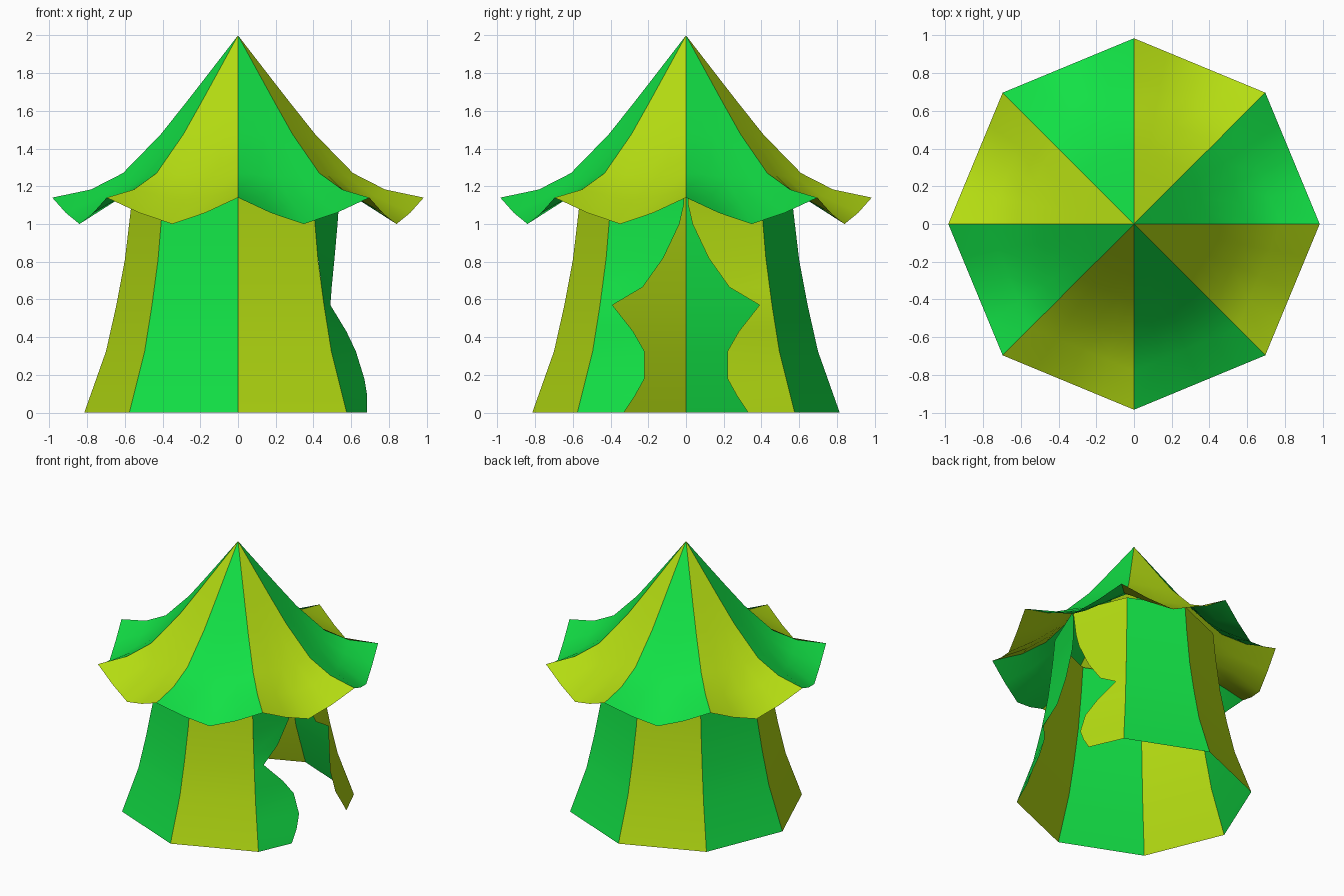
import bpy
from math import cos, sin, pi

if "Cube" in bpy.data.objects:
    bpy.data.objects.remove(bpy.data.objects["Cube"])

def material(name, color):
    m = bpy.data.materials.new(name)
    m.diffuse_color = color
    m.use_nodes = True
    m.node_tree.nodes["Principled BSDF"].inputs["Base Color"].default_value = m.diffuse_color
    return m

GREEN = material("green_cloth", (0.006, 0.75, 0.06, 1))
LIME = material("lime_cloth", (0.46, 0.72, 0.006, 1))
STEP = pi / 4

def cloth(name, panels):
    """Join separate grids of points into one mesh, so seams stay sharp."""
    verts, faces, mats = [], [], []
    for rows, mat, flip in panels:
        base, n = len(verts), len(rows[0])
        for row in rows:
            verts += row
        for j in range(len(rows) - 1):
            for i in range(n - 1):
                a = base + j * n + i
                f = [a, a + 1, a + n + 1, a + n]
                if len({verts[k] for k in f}) < 4:   # triangle at the apex
                    f = [a, a + 1, a + n] if verts[a] != verts[a + 1] else [a, a + n + 1, a + n]
                faces.append(f[::-1] if flip else f)
                mats.append(mat)
    mesh = bpy.data.meshes.new(name)
    mesh.from_pydata(verts, [], faces)
    mesh.materials.append(GREEN)
    mesh.materials.append(LIME)
    for p, m in zip(mesh.polygons, mats):
        p.material_index = m
        p.use_smooth = True
    ob = bpy.data.objects.new(name, mesh)
    bpy.context.collection.objects.link(ob)
    return ob

def ring_point(r, angle, z):
    return (r * cos(angle), r * sin(angle), z)

def lerp(a, b, t):
    return tuple(p + (q - p) * t for p, q in zip(a, b))

# Roof: ridge radius, height, and sag of the panel middle, rim to apex
ridge = [(0.985, 1.14, 0.14), (0.78, 1.183, 0.06), (0.61, 1.27, 0.018),
         (0.41, 1.475, 0), (0.275, 1.645, 0), (0.17, 1.78, 0), (0, 2, 0)]
sag_shape = [0, 0.58, 1, 0.58, 0]
roof = []
for k in range(8):
    rows = []
    for r, z, sag in ridge:
        a, b = ring_point(r, k * STEP, z), ring_point(r, (k + 1) * STEP, z)
        row = []
        for i, s in enumerate(sag_shape):
            x, y, h = lerp(a, b, i / 4)
            row.append((x, y, h - sag * s))
        rows.append(row)
    roof.append((rows, k % 2, False))
cloth("roof", roof)

# Wall: flared profile of radius and height
profile = [(0.815, 0), (0.70, 0.325), (0.645, 0.57), (0.60, 0.81), (0.568, 1.08), (0.55, 1.28)]

def wall_radius(z):
    for (r0, z0), (r1, z1) in zip(profile, profile[1:]):
        if z <= z1:
            return r0 + (r1 - r0) * (z - z0) / (z1 - z0)
    return profile[-1][0]

walls = []
for k in range(1, 7):
    rows = [[ring_point(r, k * STEP, z), ring_point(r, (k + 1) * STEP, z)] for r, z in profile]
    walls.append((rows, 1 - k % 2, False))
cloth("tent_walls", walls)

# Entrance: two mirrored panels whose free edge is tied back
free_edge = [(0.685, 0.33, 0), (0.685, 0.27, 0.09), (0.67, 0.22, 0.18), (0.625, 0.22, 0.325),
             (0.575, 0.28, 0.43), (0.49, 0.39, 0.57), (0.497, 0.23, 0.665),
             (0.512, 0.12, 0.82), (0.528, 0.035, 1.0), (0.535, 0.012, 1.1), (0.55, 0, 1.28)]
for side, name, mat in ((1, "entrance_flap_back", 1), (-1, "entrance_flap_front", 0)):
    rows = []
    for x, y, z in free_edge:
        cx, cy, _ = ring_point(wall_radius(z), STEP, z)
        rows.append([(x, side * y, z), (cx, side * cy, z)])
    cloth(name, [(rows, mat, side < 0)])
